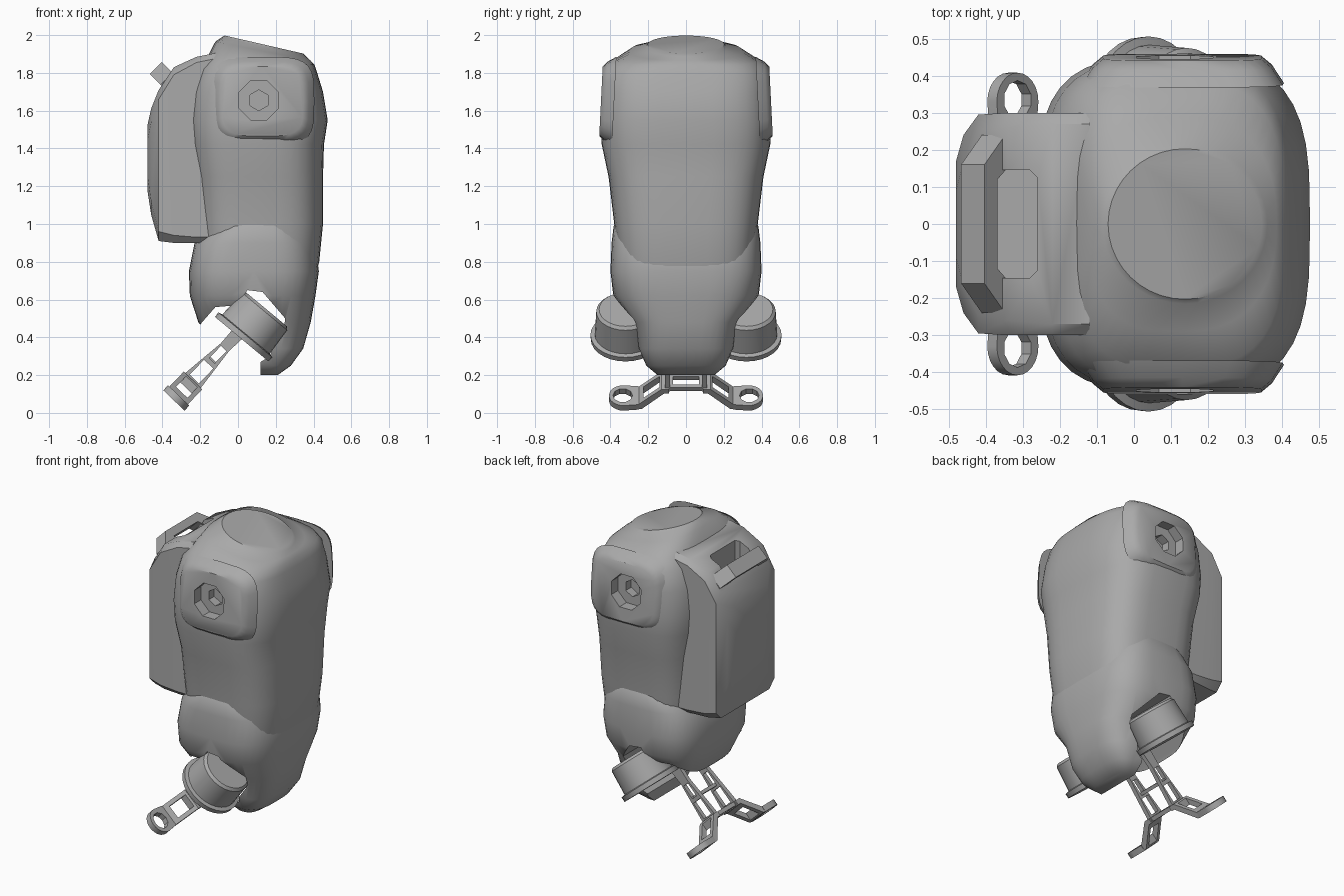
import bpy, bmesh, math
from mathutils import Vector as V

if "Cube" in bpy.data.objects:
    bpy.data.objects.remove(bpy.data.objects["Cube"])

grey = bpy.data.materials.new("plain grey")
grey.use_nodes = True
grey.diffuse_color = (0.4, 0.4, 0.4, 1)
grey.node_tree.nodes["Principled BSDF"].inputs["Base Color"].default_value = (0.4, 0.4, 0.4, 1)

X, Y, Z = V((1, 0, 0)), V((0, 1, 0)), V((0, 0, 1))


def loft(name, rings):
    """Skin a list of equal-length rings and cap both ends."""
    bm = bmesh.new()
    loops = [[bm.verts.new(p) for p in ring] for ring in rings]
    n = len(loops[0])
    for a, b in zip(loops, loops[1:]):
        for i in range(n):
            bm.faces.new((a[i], a[(i + 1) % n], b[(i + 1) % n], b[i]))
    bm.faces.new(loops[0])
    bm.faces.new(loops[-1])
    bmesh.ops.recalc_face_normals(bm, faces=bm.faces)
    me = bpy.data.meshes.new(name)
    bm.to_mesh(me)
    bm.free()
    me.materials.append(grey)
    ob = bpy.data.objects.new(name, me)
    bpy.context.collection.objects.link(ob)
    return ob


def prism(name, outline, origin, u, v, w, lo, hi):
    """Extrude a flat outline in the u-v plane along w."""
    o = V(origin)
    return loft(name, [[o + u * a + v * b + w * t for a, b in outline] for t in (lo, hi)])


def superellipse(hx, hy, front=2.0, back=2.0, n=24, turn=0.0):
    """Rounded-box outline with its own squareness at the front and the back."""
    points = []
    for i in range(n):
        t = math.tau * (i + turn) / n
        c, s = math.cos(t), math.sin(t)
        e = 2 / (front if c > 0 else back)
        points.append((hx * math.copysign(abs(c) ** e, c), hy * math.copysign(abs(s) ** e, s)))
    return points


def box(a, b, c, d):
    return [(a, c), (b, c), (b, d), (a, d)]


def chamfered(a, b, c, d, k):
    return [(a + k, c), (b - k, c), (b, c + k), (b, d - k), (b - k, d), (a + k, d), (a, d - k), (a, c + k)]


def cut(targets, cutter):
    for ob in targets:
        mod = ob.modifiers.new("cut", "BOOLEAN")
        mod.operation = "DIFFERENCE"
        mod.solver = "EXACT"
        mod.object = cutter
        bpy.context.view_layer.objects.active = ob
        bpy.ops.object.modifier_apply(modifier=mod.name)
    bpy.data.objects.remove(cutter)


def smooth(ob, angle=30):
    bpy.ops.object.select_all(action="DESELECT")
    ob.select_set(True)
    bpy.context.view_layer.objects.active = ob
    bpy.ops.object.shade_smooth_by_angle(angle=math.radians(angle))


def section(z, x0, x1, hw, tilt=0.0, front=3.2, back=3.5):
    """Body cross-section, optionally tilted along x."""
    xc = (x0 + x1) / 2
    return [V((xc + x, y, z + tilt * x))
            for x, y in superellipse((x1 - x0) / 2, hw, front, back, 40)]


# Torso, closed by the tilted neck face
torso = loft("torso", [
    section(0.60, -0.18, 0.38, 0.32), section(0.80, -0.20, 0.43, 0.36),
    section(1.00, -0.215, 0.45, 0.38), section(1.25, -0.23, 0.45, 0.41),
    section(1.42, -0.255, 0.455, 0.446), section(1.55, -0.265, 0.475, 0.45),
    section(1.70, -0.25, 0.45, 0.441), section(1.81, -0.21, 0.42, 0.428, -0.04),
    section(1.865, -0.16, 0.405, 0.385, -0.08, 3), section(1.915, -0.12, 0.385, 0.29, -0.2, 2.4, 3),
    section(1.938, -0.085, 0.36, 0.215, -0.23, 2, 2), section(1.95, -0.07, 0.345, 0.203, -0.23, 2, 2)])

# Pelvis shell: overlaps the torso sides, passes under the belly, tapers to the front flap
pelvis = loft("pelvis", [
    section(0.20, 0.05, 0.21, 0.15), section(0.25, 0.00, 0.28, 0.21),
    section(0.34, -0.10, 0.345, 0.25), section(0.48, -0.21, 0.385, 0.28),
    section(0.62, -0.255, 0.41, 0.385), section(0.75, -0.26, 0.428, 0.40),
    section(0.90, -0.23, 0.41, 0.394), section(0.99, -0.14, 0.35, 0.383),
    section(1.05, -0.05, 0.28, 0.33)])

# Arch between the front and back flaps
arch = [(-0.6, 0.1), (-0.22, 0.44), (-0.19, 0.48), (-0.12, 0.56), (0.0, 0.57), (0.05, 0.65), (0.13, 0.64),
        (0.25, 0.5), (0.24, 0.42), (0.18, 0.34), (0.17, 0.3), (0.12, 0.27), (0.12, 0.1)]
cut([torso, pelvis], prism("arch_cutter", arch, (0, 0, 0), X, Z, Y, -1, 1))

# Low domed shoulder plates with stepped sockets
plates = []
for side, tag in ((1, "left"), (-1, "right")):
    out = Y * side
    lean = V((0, -0.05 * side, 1))
    rings = [[V((0.13, 0, 1.65)) + X * a * k + lean * b * k + out * t
              for a, b in superellipse(0.245, 0.21, 4, 4, 28)]
             for k, t in ((1.12, 0.38), (1.0, 0.425), (0.88, 0.45))]
    plate = loft(tag + "_shoulder_plate", rings)
    hole = (0.11, 0, 1.655)
    for r, n, depth in ((0.112, 8, 0.385), (0.055, 6, 0.33)):
        cut([torso, plate], prism("socket_cutter", superellipse(r, r, n=n, turn=0.5),
                                  hole, X, Z, out, depth, 0.6))
    plates.append(plate)

# Backpack, lofted from the body outwards
packs = []
for x, hy, z0, z1, k in ((-0.12, 0.3, 0.9, 1.905, 0.03), (-0.22, 0.3, 0.9, 1.885, 0.03),
                         (-0.34, 0.3, 0.9, 1.83, 0.04), (-0.42, 0.295, 0.91, 1.71, 0.05),
                         (-0.46, 0.24, 1.05, 1.61, 0.07), (-0.48, 0.17, 1.18, 1.52, 0.08)):
    packs.append([V((x, y, z)) for y, z in chamfered(-hy, hy, z0, z1, k)])
backpack = loft("backpack", packs)
cut([backpack], prism("grip_cutter", chamfered(-0.375, -0.26, -0.145, 0.145, 0.02),
                      (0, 0, 0), X, Y, Z, 1.68, 2.1))

# Carry handle
half = [(0.24, -0.08), (0.24, 0.02), (0.16, 0.1)]
inner = [(0.12, 0.05), (0.16, 0.0), (0.16, -0.08)]
outer = half + [(-y, n) for y, n in reversed(half)]
outline = outer + [(-y, n) for y, n in reversed(inner)] + inner
handle = prism("carry_handle", outline, (-0.365, 0, 1.755), Y, V((-0.7, 0, 0.7)), V((0.7, 0, 0.7)), -0.045, 0.045)

# Hip cups with flanges, leaning along the leg axis
up = V((0.64, 0, 0.77))
across = V((0.77, 0, -0.64))
hips = []
for side, tag in ((1, "left"), (-1, "right")):
    base = V((0.02, 0.32 * side, 0.39))
    steps = ((0.184, 0), (0.186, 0.03), (0.163, 0.035), (0.155, 0.19), (0.14, 0.205))
    hips.append(loft(tag + "_hip_cup", [[base + across * a + Y * b + up * h
                                         for a, b in superellipse(r, r, n=28)] for r, h in steps]))
hip_block = prism("hip_block", box(-0.12, 0.12, 0.02, 0.2), (0.02, 0, 0.39), across, up, Y, -0.22, 0.22)

# Lower bracket: two ladder struts, a crossbar and sloping arms ending in rings
down = V((-0.69, 0, -0.72))
wide = V((0.72, 0, -0.69))
root = V((0, 0, 0.42))
bracket = [prism("bracket_crossbar", box(-0.1, 0.1, 0.345, 0.37), root, Y, down, wide, -0.055, 0.055),
           prism("bracket_brace", box(-0.1, 0.1, 0.19, 0.21), root, Y, down, wide, -0.02, 0.02)]
cut(bracket[:1], prism("crossbar_cutter", box(-0.07, 0.07, -0.03, 0.03), root, Y, wide, down, 0.3, 0.42))
for side, tag in ((1, "left"), (-1, "right")):
    out = Y * side
    strut = prism(tag + "_bracket_strut", [(-0.15, -0.045), (0.1, -0.03), (0.37, -0.06),
                                           (0.37, 0.06), (0.1, 0.03), (-0.15, 0.045)],
                  root, down, wide, out, 0.085, 0.112)
    for a, b, h in ((0.11, 0.2, 0.02), (0.225, 0.335, 0.034)):
        cut([strut], prism("strut_cutter", box(a, b, -h, h), root, down, wide, out, 0, 0.2))
    arm = prism(tag + "_bracket_arm", [(0.09, 0.345), (0.13, 0.345), (0.25, 0.455), (0.27, 0.455),
                                       (0.27, 0.49), (0.235, 0.49), (0.115, 0.375), (0.09, 0.375)],
                root, out, down, wide, -0.068, 0.068)
    cut([arm], prism("arm_cutter", box(0.14, 0.225, -0.042, 0.042), root, out, wide, down, 0.3, 0.6))
    tip = [(0.33 + 0.078 * math.cos(t), 0.078 * math.sin(t))
           for t in (math.pi * (i / 12 - 0.5) for i in range(13))]
    ring = prism(tag + "_bracket_ring", tip + [(0.25, 0.07), (0.25, -0.07)], root, out, wide, down, 0.455, 0.492)
    cut([ring], prism("ring_cutter", superellipse(0.052, 0.052, n=10), root + out * 0.335,
                      out, wide, down, 0.3, 0.6))
    bracket += [strut, arm, ring]

for ob in [handle, hip_block] + hips + bracket:
    smooth(ob)
for ob in [torso, pelvis, backpack] + plates:
    smooth(ob, 42)
